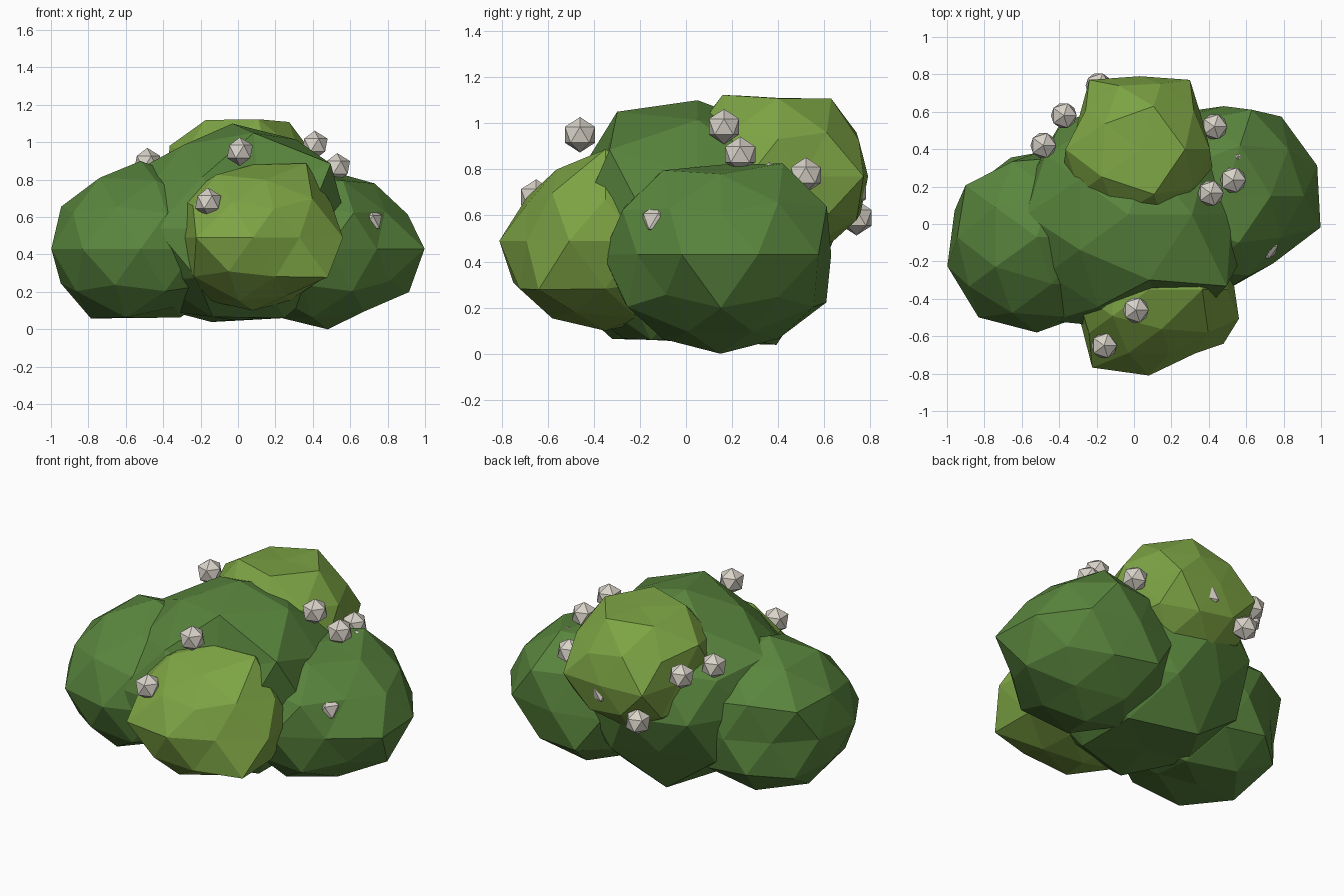
import bpy, bmesh
from mathutils import Vector

SQUASH = 0.86  # clumps are a little flatter than round


def material(name, rgb):
    m = bpy.data.materials.new(name)
    m.diffuse_color = (*rgb, 1.0)
    return m


dark_leaf = material("dark leaf green", (0.10, 0.235, 0.047))
light_leaf = material("light leaf green", (0.205, 0.37, 0.058))
berry_white = material("berry white", (0.69, 0.65, 0.58))


def ico(name, centre, radius, level, mat, corners=(), squash=1.0):
    """Faceted ball; each corner point pulls the nearest vertex in or out to it."""
    c = Vector(centre)
    bm = bmesh.new()
    bmesh.ops.create_icosphere(bm, subdivisions=level, radius=1.0)
    dirs = [v.co.normalized() for v in bm.verts]
    lengths = [radius] * len(dirs)
    for p in corners:
        d = Vector(p) - c
        d.z /= squash
        i = max(range(len(dirs)), key=lambda k: dirs[k].dot(d))
        lengths[i] = d.length
    for v, d, r in zip(bm.verts, dirs, lengths):
        v.co = (d.x * r, d.y * r, d.z * r * squash)
    me = bpy.data.meshes.new(name)
    bm.to_mesh(me)
    bm.free()
    me.materials.append(mat)
    ob = bpy.data.objects.new(name, me)
    ob.location = c
    bpy.context.collection.objects.link(ob)
    return ob


# Leaf clumps
ico("right_clump", (.48, .15, .43), .50, 2, dark_leaf, [
    (1, -.01, .43), (.98, .31, .43), (.48, .63, .43), (.78, .58, .43),
    (.745, -.21, .43), (.48, -.36, .43), (.91, .15, .61), (.73, .15, .78),
    (.82, .40, .24), (.80, -.08, .24), (.34, .61, .22), (.48, .15, 0),
    (.57, .42, .825), (.63, .61, .64), (.48, .15, .82), (.785, -.072, .63),
    (.915, .15, .20), (.675, .01, .095), (.675, .29, .095)], SQUASH)

ico("left_clump", (-.52, -.07, .43), .50, 2, dark_leaf, [
    (-1, -.22, .43), (-.96, .07, .43), (-.83, -.50, .43), (-.52, -.58, .43),
    (-.52, .38, .43), (-.90, .21, .63), (-.74, -.23, .81), (-.74, .09, .81),
    (-.95, -.07, .25), (-.79, -.07, .06), (-.52, -.07, .06), (-.52, -.07, .90),
    (-.77, .27, .43), (-.34, -.20, .12)], SQUASH)

ico("middle_clump", (-.03, .05, .54), .61, 2, dark_leaf, [
    (-.03, .05, 1.10), (.08, -.30, 1.05), (-.03, .05, .05), (-.14, -.27, .065),
    (-.14, .395, .04), (.25, -.15, .06), (.25, .25, .06), (-.19, .53, .32),
    (-.44, -.52, .54), (-.22, -.54, .28), (.11, -.38, .73), (-.46, -.27, .77),
    (.52, .05, .78), (.31, .05, 1.015), (-.58, -.13, .54), (-.58, .23, .54),
    (.51, -.33, .87), (.59, -.15, .54), (.36, -.48, .54), (-.58, .05, .83)], SQUASH)

ico("front_clump", (.08, -.35, .49), .46, 2, light_leaf, [
    (.08, -.81, .49), (-.22, -.77, .49), (.33, -.69, .49), (.56, -.51, .49),
    (.50, -.35, .67), (.36, -.35, .89), (.08, -.35, .88), (.08, -.35, .10),
    (-.05, -.75, .31), (-.28, -.35, .33), (-.30, -.47, .49), (-.30, -.23, .49),
    (.48, -.64, .28), (.15, -.56, .80), (.19, -.69, .65), (-.03, -.69, .68),
    (-.25, -.57, .66), (.26, -.48, .18)], SQUASH)

ico("back_clump", (.03, .40, .77), .42, 2, light_leaf, [
    (.02, .79, .77), (.30, .77, .77), (-.24, .77, .77), (.38, .51, .77),
    (.42, .27, .77), (-.38, .27, .77), (-.31, .51, .77), (.03, .09, .77),
    (.25, .10, .77), (-.19, .10, .77), (.10, .625, 1.11), (.10, .16, 1.125),
    (-.17, .52, 1.09), (-.18, .25, 1.115), (.27, .40, 1.11), (.03, .40, 1.11),
    (.14, .75, .93), (-.26, .61, .92), (-.31, .19, .93), (.15, .04, .96),
    (-.37, .40, .975), (-.09, .04, .965)], SQUASH)

# Berries, the last three almost buried in the leaves
berries = [(-.16, -.65, .68), (.01, -.46, .95), (.41, .165, .985), (.53, .235, .865),
           (.43, .52, .775), (-.485, .42, .893), (-.375, .58, .86), (-.19, .74, .59),
           (.70, -.12, .575), (.555, .36, .755), (.06, .715, .705)]
for i, p in enumerate(berries):
    ico(f"berry_{i + 1}", p, .077, 1, berry_white)
